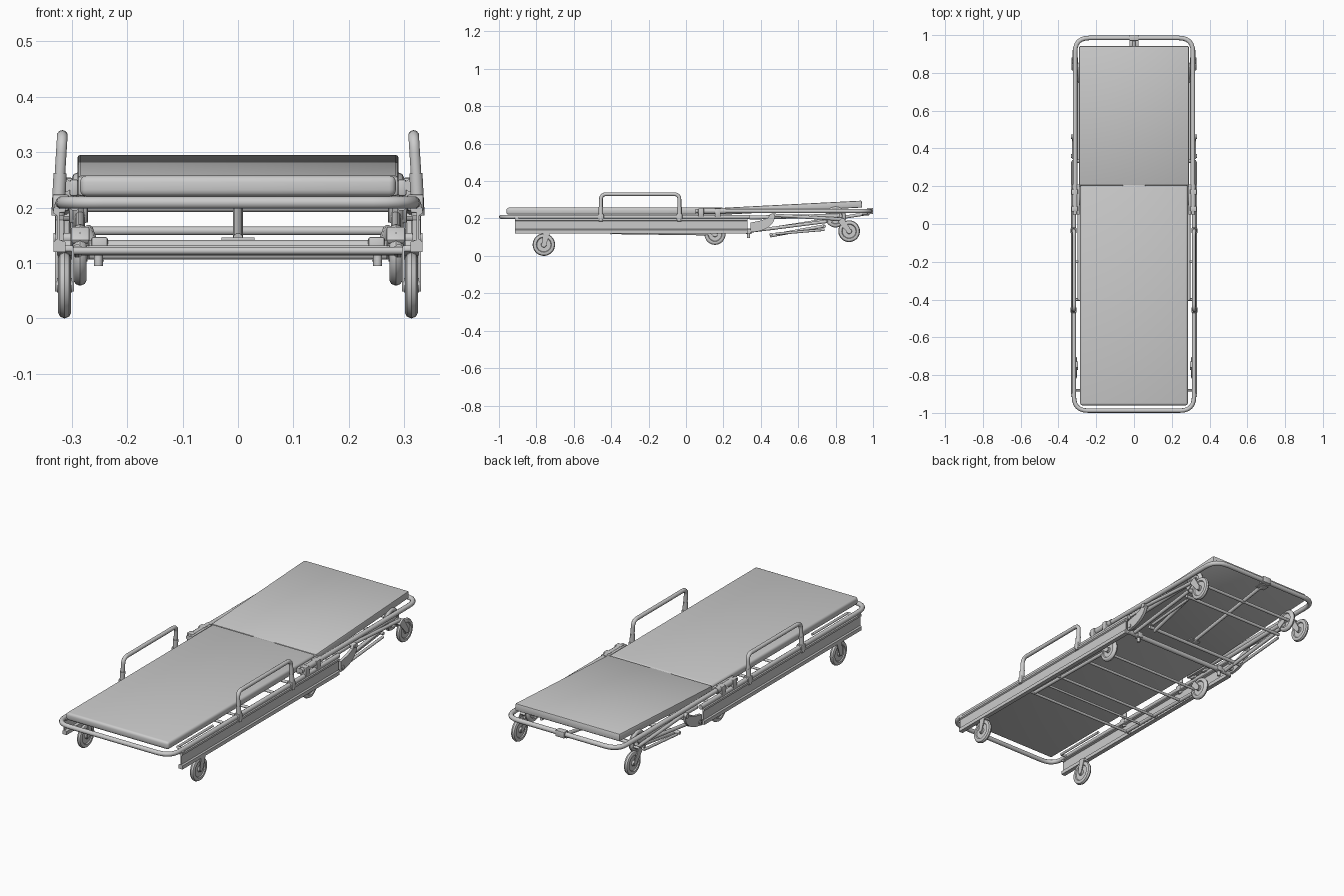
import bpy, bmesh, math
from mathutils import Vector, Matrix

if "Cube" in bpy.data.objects:
    bpy.data.objects.remove(bpy.data.objects["Cube"])


def finish(bm, name, smooth=True):
    bmesh.ops.recalc_face_normals(bm, faces=bm.faces[:])
    me = bpy.data.meshes.new(name)
    bm.to_mesh(me)
    bm.free()
    ob = bpy.data.objects.new(name, me)
    bpy.context.collection.objects.link(ob)
    bpy.ops.object.select_all(action='DESELECT')
    ob.select_set(True)
    bpy.context.view_layer.objects.active = ob
    if smooth:
        bpy.ops.object.shade_smooth_by_angle(angle=math.radians(40))
    return ob


def tube(name, pts, r, fillet=0.0):
    """Round tube along a path whose inner corners are rounded."""
    P = [Vector(p) for p in pts]
    path = [P[0]]
    for a, b, c in zip(P, P[1:], P[2:]):
        u, v = b + (a - b).normalized() * fillet, b + (c - b).normalized() * fillet
        for i in range(7):
            t = i / 6
            path.append(u * (1 - t) ** 2 + b * 2 * t * (1 - t) + v * t * t)
    path.append(P[-1])
    cu = bpy.data.curves.new(name, 'CURVE')
    cu.dimensions = '3D'
    cu.bevel_depth = r
    cu.bevel_resolution = 3
    cu.use_fill_caps = True
    sp = cu.splines.new('POLY')
    sp.points.add(len(path) - 1)
    for q, p in zip(sp.points, path):
        q.co = (*p, 1)
    ob = bpy.data.objects.new(name, cu)
    bpy.context.collection.objects.link(ob)
    bpy.ops.object.select_all(action='DESELECT')
    ob.select_set(True)
    bpy.context.view_layer.objects.active = ob
    bpy.ops.object.convert(target='MESH')
    return ob


def box(name, c, size, rot=0.0, bevel=0.004, seg=2):
    bm = bmesh.new()
    bmesh.ops.create_cube(bm, size=1)
    bmesh.ops.scale(bm, vec=size, verts=bm.verts)
    if bevel:
        bmesh.ops.bevel(bm, geom=bm.edges[:], offset=bevel, segments=seg,
                        profile=0.5, affect='EDGES')
    bm.transform(Matrix.Translation(c) @ Matrix.Rotation(rot, 4, 'X'))
    return finish(bm, name)


def extrude(name, prof, axis, start, end):
    """Closed profile: (x,z) pushed along y, or (y,z) pushed along x."""
    bm = bmesh.new()
    co = (lambda a, b: (a, start, b)) if axis == 'Y' else (lambda a, b: (start, a, b))
    f = bm.faces.new([bm.verts.new(co(a, b)) for a, b in prof])
    g = bmesh.ops.extrude_face_region(bm, geom=[f])
    d = (0, end - start, 0) if axis == 'Y' else (end - start, 0, 0)
    bmesh.ops.translate(bm, vec=d, verts=[v for v in g['geom'] if isinstance(v, bmesh.types.BMVert)])
    return finish(bm, name)


def wheel(name, c, r, w):
    """Tyre with a recessed hub, turned around the x axis."""
    h = w / 2
    prof = [(-h * 1.1, 0), (-h * 1.1, r * .22), (-h * .5, r * .25), (-h * .5, r * .62), (-h * .9, r * .68),
            (-h, r * .82), (-h * .7, r * .94), (0, r)]
    prof += [(-x, q) for x, q in prof[-2::-1]]
    bm = bmesh.new()
    vs = [bm.verts.new((x, 0, q)) for x, q in prof]
    es = [bm.edges.new(e) for e in zip(vs, vs[1:])]
    bmesh.ops.spin(bm, geom=vs + es, cent=(0, 0, 0), axis=(1, 0, 0), angle=2 * math.pi, steps=32)
    bmesh.ops.remove_doubles(bm, verts=bm.verts, dist=1e-5)
    bm.transform(Matrix.Translation(c))
    return finish(bm, name)


def fork(name, hub, top, w):
    """Two tapered side plates from the hub and a crown at the top."""
    x, hy, hz = hub
    ty, tz = top
    d = Vector((ty - hy, tz - hz)).normalized()
    n = Vector((-d.y, d.x))
    h, t = Vector((hy, hz)), Vector((ty, tz))
    prof = [h - n * .012, h - d * .012, h + n * .012, t + n * .018, t - n * .018]
    for s in (-1, 1):
        a = x + s * (w / 2 + .001)
        extrude(name + "_plate", [tuple(p) for p in prof], 'X', a, a + s * .004)
    box(name + "_crown", (x, ty, tz), (w + .01, .036, .012), math.atan2(d.y, d.x) - math.pi / 2)


# Mattress: flat front part and slightly raised back part
box("front_mattress", (0, -.377, .239), (.57, 1.166, .038), 0, .012, 3)
tilt = math.atan2(.038, .735)
box("back_mattress", (0, .573, .258), (.58, .738, .037), tilt, .006, 2)
box("mattress_hinge", (0, .2, .253), (.12, .016, .006), 0, .002)

# Upper frame loops
tube("front_frame_loop", [(-.318, .34, .209), (-.318, -.988, .209), (.318, -.988, .209), (.318, .34, .209)], .0115, .075)
tube("back_frame_loop", [(-.312, .05, .24), (-.312, .985, .24), (.312, .985, .24), (.312, .05, .24)], .012, .075)
box("back_loop_clamp", (0, .985, .24), (.05, .032, .032))
# Centre support strut under the back rest
tube("centre_strut", [(0, .98, .228), (0, .45, .145)], .009)
box("strut_foot", (0, .45, .143), (.06, .03, .007), 0, .002)
box("strut_head", (0, .96, .22), (.05, .04, .006), 0, .002)

for s, side in ((-1, "left"), (1, "right")):
    # Channel shaped side rail
    prof = [(.311, .12), (.333, .12), (.333, .138), (.327, .143), (.327, .186), (.333, .19), (.333, .2),
            (.311, .2), (.311, .195), (.322, .192), (.322, .142), (.311, .138)]
    extrude(side + "_side_rail", [(s * x, z) for x, z in prof], 'Y', -.915, .33)
    box(side + "_rail_front_cap", (s * .321, -.905, .2), (.02, .02, .02))
    tube(side + "_front_rod", [(s * .28, -.88, .205), (s * .28, -.6, .205)], .006)
    tube(side + "_front_rod_pin", [(s * .28, -.88, .205), (s * .316, -.88, .205)], .006)

    # Safety handle with sockets at both feet
    tube(side + "_handle", [(s * .325, -.455, .2), (s * .317, -.455, .33), (s * .317, -.035, .33),
                            (s * .325, -.035, .2)], .01, .03)
    for y in (-.455, -.035):
        tube(side + "_handle_socket", [(s * .325, y, .185), (s * .321, y, .262)], .0125)
        box(side + "_handle_clamp", (s * .32, y, .209), (.03, .032, .03))

    # Hinge clamps joining the two frames
    for y in (.08, .17):
        box(side + "_frame_clamp", (s * .314, y, .232), (.034, .03, .044))
    box(side + "_mattress_bracket", (s * .296, .13, .236), (.016, .16, .03))
    tube(side + "_frame_sleeve", [(s * .312, .09, .24), (s * .312, .21, .24)], .0155)

    # Curved pivot plate
    arc = [(.345 + .13 * math.cos(a), .212 + .085 * math.sin(a))
           for a in [math.radians(-90 + 10 * i) for i in range(10)]]
    hook = arc + [(.45, .225), (.44, .205), (.405, .19), (.345, .178)]
    extrude(side + "_pivot_plate", hook, 'X', s * .315, s * .329)
    tube(side + "_pivot_pin", [(s * .3, .462, .215), (s * .333, .462, .215)], .012)
    tube(side + "_pivot_lower_pin", [(s * .3, .36, .145), (s * .333, .36, .145)], .01)

    # Folded legs
    tube(side + "_middle_leg", [(s * .29, -.4, .125), (s * .29, .12, .118)], .009)
    tube(side + "_upper_rear_leg", [(s * .295, .34, .205), (s * .295, .82, .215)], .011)
    tube(side + "_rear_leg", [(s * .312, .46, .218), (s * .312, .84, .195)], .009)
    tube(side + "_lower_rear_leg", [(s * .25, .45, .107), (s * .27, .74, .16)], .009)
    tube(side + "_diagonal_leg", [(s * .285, .34, .132), (s * .285, .8, .19)], .009)
    tube(side + "_leg_link", [(s * .285, .48, .118), (s * .285, .74, .14)], .007)

    # Clamps on the rear cross bar
    box(side + "_bar_clamp", (s * .25, .335, .132), (.03, .03, .03))
    tube(side + "_bar_clamp_bolt", [(s * .252, .335, .12), (s * .252, .335, .095)], .008)

    # Casters: name, hub position, fork top, radius
    for nm, x, y, z, top, r in (("front", .313, -.76, .06, (-.745, .123), .06),
                                ("middle", .285, .155, .115, (.12, .15), .056),
                                ("back", .313, .872, .132, (.83, .19), .058),
                                ("upper", .288, .8, .208, (.76, .19), .056)):
        wheel(side + "_" + nm + "_wheel", (s * x, y, z), r, .024)
        fork(side + "_" + nm + "_fork", (s * x, y, z), top, .024)

# Cross bars underneath
for nm, y, z, w, r in (("first", -.4, .122, .31, .007), ("second", -.3, .122, .29, .006),
                       ("third", -.2, .122, .31, .007), ("fourth", .0, .12, .29, .007),
                       ("fifth", .12, .125, .29, .007), ("main", .335, .13, .322, .0125),
                       ("hinge", .455, .115, .285, .009), ("rear", .74, .158, .29, .008),
                       ("last", .82, .2, .312, .008)):
    tube(nm + "_cross_bar", [(-w, y, z), (w, y, z)], r)
